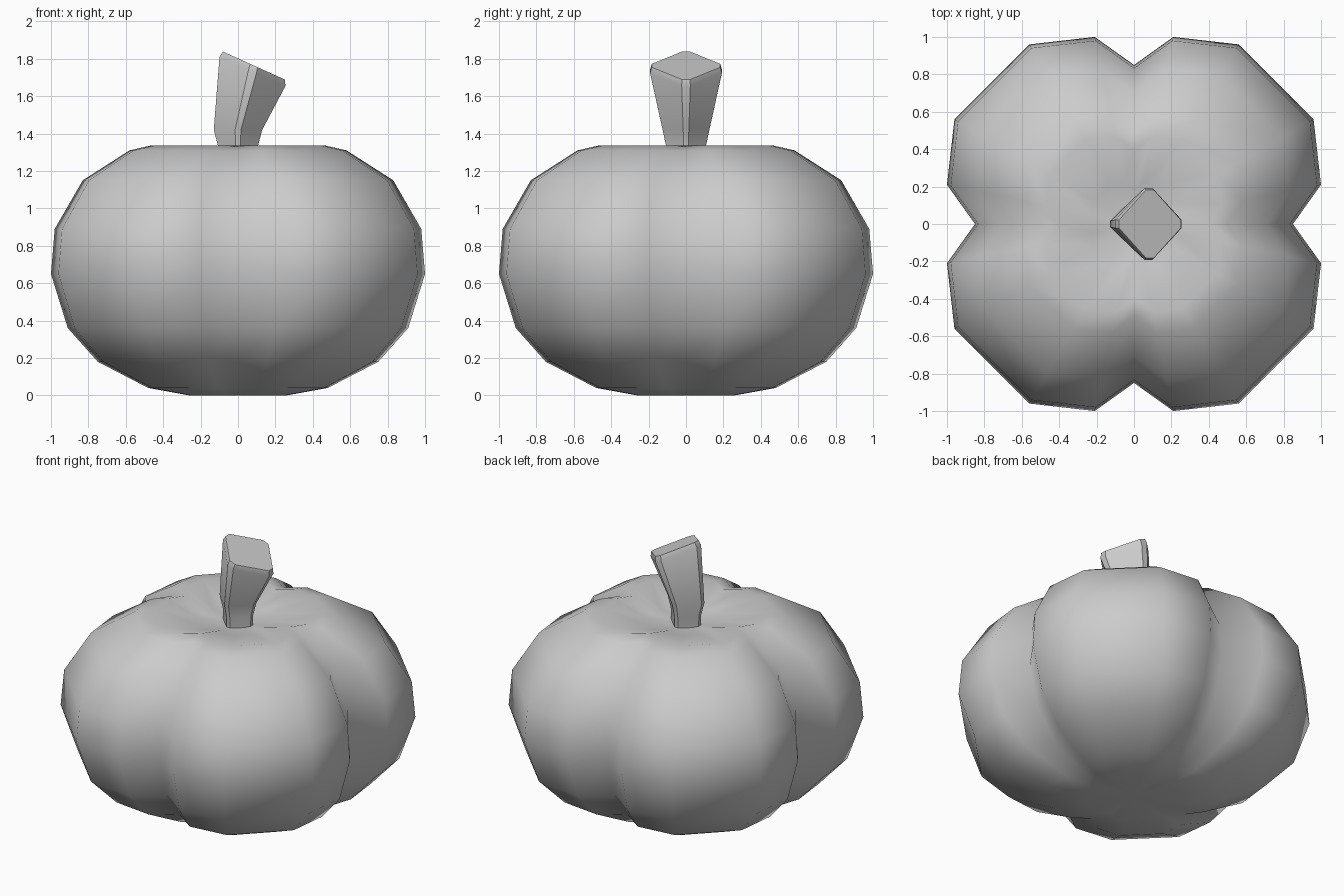
import bpy, bmesh

if "Cube" in bpy.data.objects:
    bpy.data.objects.remove(bpy.data.objects["Cube"])


def skin(name, rings, start=None, end=None):
    """Bridge equal-sized rings of points and close both ends."""
    bm = bmesh.new()
    loops = [[bm.verts.new(p) for p in ring] for ring in rings]
    n = len(loops[0])
    for a, b in zip(loops, loops[1:]):
        for i in range(n):
            j = (i + 1) % n
            bm.faces.new((a[i], a[j], b[j], b[i]))
    for loop, tip in ((loops[0], start), (loops[-1], end)):
        if tip is None:
            bm.faces.new(loop)
        else:
            v = bm.verts.new(tip)
            for i in range(n):
                bm.faces.new((loop[i], loop[(i + 1) % n], v))
    bmesh.ops.recalc_face_normals(bm, faces=bm.faces)
    for f in bm.faces:
        f.smooth = True
    mesh = bpy.data.meshes.new(name)
    bm.to_mesh(mesh)
    bm.free()
    obj = bpy.data.objects.new(name, mesh)
    bpy.context.collection.objects.link(obj)
    return obj


# Four-lobed outline: one quarter turned four times
outline = []
quarter = [(0.85, 0), (1.0, 0.21), (0.96, 0.56), (0.56, 0.96), (0.21, 1.0)]
for turn in range(4):
    outline += quarter
    quarter = [(-y, x) for x, y in quarter]

# Pumpkin body: outline scaled along a side profile, dimpled top and bottom
profile = [(0.26, 0), (0.48, 0.04), (0.75, 0.18), (0.91, 0.36), (1.0, 0.65),
           (0.98, 0.89), (0.83, 1.15), (0.58, 1.31), (0.47, 1.335), (0.22, 1.275)]
skin("pumpkin_body", [[(x * r, y * r, z) for x, y in outline] for r, z in profile],
     (0, 0, 0.03), (0, 0, 1.25))


# Stem: four-sided, flaring and leaning, with a slanted cut top
def diamond(x0, z0, x1, z1, half):
    xm, zm = (x0 + x1) / 2, (z0 + z1) / 2
    c = 0.03  # clipped corners
    pts = [(x1, 0, z1), (xm, half, zm), (x0, 0, z0), (xm, -half, zm)]
    ring = []
    for i, p in enumerate(pts):
        for q in (pts[i - 1], pts[(i + 1) % 4]):
            t = c / 0.28
            ring.append(tuple(a + (b - a) * t for a, b in zip(p, q)))
    return ring


stem = skin("stem", [
    diamond(-0.115, 1.2, 0.115, 1.2, 0.115),
    diamond(-0.12, 1.335, 0.12, 1.335, 0.12),
    diamond(-0.145, 1.42, 0.145, 1.42, 0.14),
    diamond(-0.12, 1.82, 0.275, 1.645, 0.215),
    diamond(-0.10, 1.847, 0.27, 1.68, 0.205)])
bpy.context.view_layer.objects.active = stem
stem.select_set(True)
bpy.ops.object.shade_smooth_by_angle(angle=0.7)
